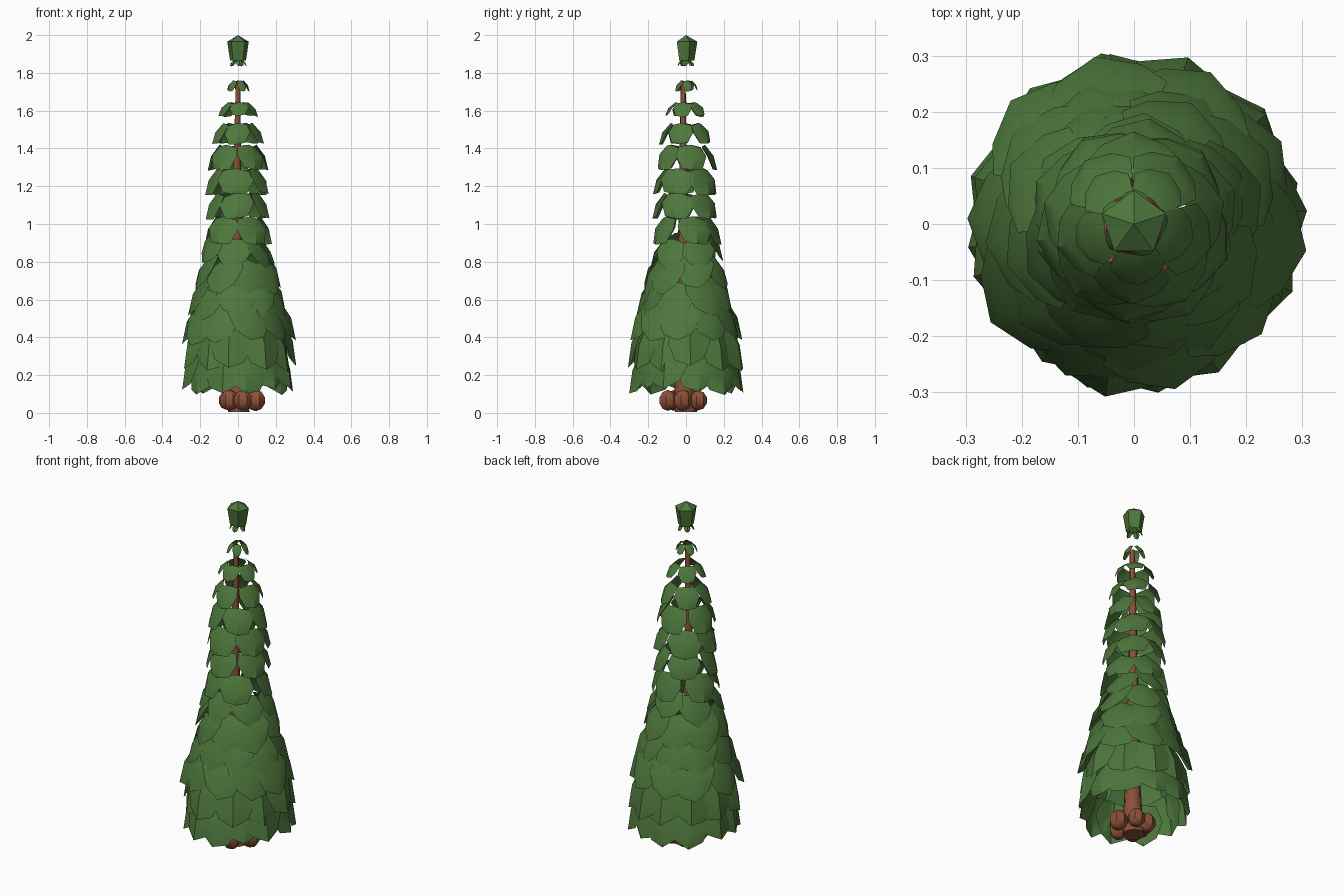
import bpy, bmesh, math, random
from mathutils import Vector

if "Cube" in bpy.data.objects:
    bpy.data.objects.remove(bpy.data.objects["Cube"])

random.seed(4)


def material(name, rgb):
    m = bpy.data.materials.new(name)
    m.diffuse_color = (*rgb, 1)
    m.use_nodes = True
    m.node_tree.nodes["Principled BSDF"].inputs["Base Color"].default_value = m.diffuse_color
    return m


green = material("leaf green", (0.075, 0.185, 0.045))
brown = material("bark brown", (0.26, 0.08, 0.042))


def finish(bm, name, mat, angle=35):
    me = bpy.data.meshes.new(name)
    bm.to_mesh(me)
    bm.free()
    me.materials.append(mat)
    ob = bpy.data.objects.new(name, me)
    bpy.context.collection.objects.link(ob)
    bpy.ops.object.select_all(action='DESELECT')
    ob.select_set(True)
    bpy.context.view_layer.objects.active = ob
    bpy.ops.object.shade_smooth_by_angle(angle=math.radians(angle))
    return ob


def add_leaf(bm, ang, z0, z1, r0, r1, width, flip=False, roll=0.0, point=0.0):
    """Bowed scale: three rows by three columns, top edge tucked in, bottom flared."""
    rm = r0 + (r1 - r0) * 0.72
    h = z1 - z0
    rows = ((z1, r0, 0.36), (z0 + h * 0.55, rm, 0.5), (z0 + point, r1, 0.34))
    d = Vector((math.cos(ang), math.sin(ang), 0))
    s = Vector((-d.y, d.x, 0))
    grid = []
    for i, (z, r, w) in enumerate(rows):
        line = []
        for c in (-1, 0, 1):
            side = c * w * width
            drop = 0 if c == 0 else width * (0.10, 0.20, 0.14)[i]
            dz = side * roll
            if c == 0 and i == 2:
                dz -= point
            if c and i == 0:
                dz -= h * 0.1
            line.append(bm.verts.new(d * (r - drop) + s * side + Vector((0, 0, z + dz))))
        grid.append(line)
    for i in range(2):
        for c in range(2):
            q = [grid[i + 1][c], grid[i + 1][c + 1], grid[i][c + 1], grid[i][c]]
            bm.faces.new(q[::-1] if flip else q)


# Upper open whorls: z low, z high, inner radius, outer radius, leaf width, start angle
upper = ((1.70, 1.76, 0.03, 0.062, 0.05, -60),
         (1.565, 1.645, 0.055, 0.11, 0.10, -90),
         (1.42, 1.535, 0.08, 0.143, 0.135, -92),
         (1.28, 1.42, 0.10, 0.165, 0.165, -54),
         (1.15, 1.295, 0.11, 0.176, 0.19, -95),
         (1.02, 1.165, 0.115, 0.178, 0.18, -95),
         (0.89, 1.04, 0.125, 0.19, 0.185, -58))
bm = bmesh.new()
for z0, z1, r0, r1, w, start in upper:
    for k in range(5):
        add_leaf(bm, math.radians(start + 72 * k + random.uniform(-5, 5)),
                 z0 + random.uniform(0, 0.01), z1, r0, r1, w,
                 roll=random.uniform(-0.12, 0.12), point=0.006)
finish(bm, "upper_leaves", green, 40)

# Lower dense skirt: z low, z high, inner radius, outer radius, leaf width, count
lower = ((0.77, 0.93, 0.13, 0.205, 0.19, 6),
         (0.63, 0.82, 0.155, 0.24, 0.21, 8),
         (0.49, 0.70, 0.18, 0.275, 0.23, 9),
         (0.36, 0.58, 0.215, 0.308, 0.23, 10),
         (0.22, 0.46, 0.24, 0.308, 0.23, 11),
         (0.10, 0.32, 0.245, 0.305, 0.23, 12))
bm = bmesh.new()
for j, (z0, z1, r0, r1, w, n) in enumerate(lower):
    for k in range(n):
        a = math.radians(-95) + (k + 0.5 * (j % 2)) * math.tau / n
        dr = random.uniform(-0.015, 0.006)
        dz = random.uniform(-0.01, 0.03)
        add_leaf(bm, a + random.uniform(-0.08, 0.08), z0 + dz, z1 + dz, r0 + dr, r1 + dr,
                 w, flip=True, roll=random.uniform(-0.3, 0.3), point=0.035)
finish(bm, "lower_leaves", green, 40)

# Crown bud: open five-sided cap with small sepals beneath
bm = bmesh.new()
rings = []
for z, r in ((1.965, 0.060), (1.865, 0.044)):
    rings.append([bm.verts.new((r * math.cos(a), r * math.sin(a), z))
                  for a in (math.radians(-54 + 72 * k) for k in range(5))])
tip = bm.verts.new((0, 0, 2.0))
for k in range(5):
    n = (k + 1) % 5
    bm.faces.new((rings[0][k], rings[0][n], tip))
    bm.faces.new((rings[1][k], rings[1][n], rings[0][n], rings[0][k]))
for k in range(5):
    add_leaf(bm, math.radians(-80 + 72 * k), 1.835, 1.87, 0.025, 0.046, 0.035, point=0.005)
finish(bm, "crown_bud", green, 30)

# Trunk: slim tapered pole with slight wander
bm = bmesh.new()
path = ((0.005, 0.06, 0, 0), (0.15, 0.052, 0, -0.01), (0.32, 0.042, 0, -0.01),
        (0.95, 0.027, -0.008, -0.015), (1.35, 0.020, -0.005, -0.015), (1.75, 0.013, 0, -0.015))
prev = None
for z, r, x, y in path:
    ring = [bm.verts.new((x + r * math.cos(k * math.tau / 7),
                          y + r * math.sin(k * math.tau / 7), z)) for k in range(7)]
    if prev:
        for k in range(7):
            n = (k + 1) % 7
            bm.faces.new((prev[k], prev[n], ring[n], ring[k]))
    else:
        bm.faces.new(ring[::-1])
    prev = ring
bm.faces.new(prev)
finish(bm, "trunk", brown, 55)

# Root lumps around the foot
bm = bmesh.new()
for deg, dist, size in ((-10, 0.095, 0.052), (60, 0.075, 0.048), (125, 0.07, 0.05),
                        (185, 0.06, 0.045), (-125, 0.08, 0.05), (-75, 0.10, 0.05)):
    a = math.radians(deg)
    new = bmesh.ops.create_uvsphere(bm, u_segments=7, v_segments=5, radius=size)["verts"]
    for v in new:
        v.co.z *= 1.1
        v.co += Vector((dist * math.cos(a), dist * math.sin(a), 0.066))
finish(bm, "roots", brown, 40)
